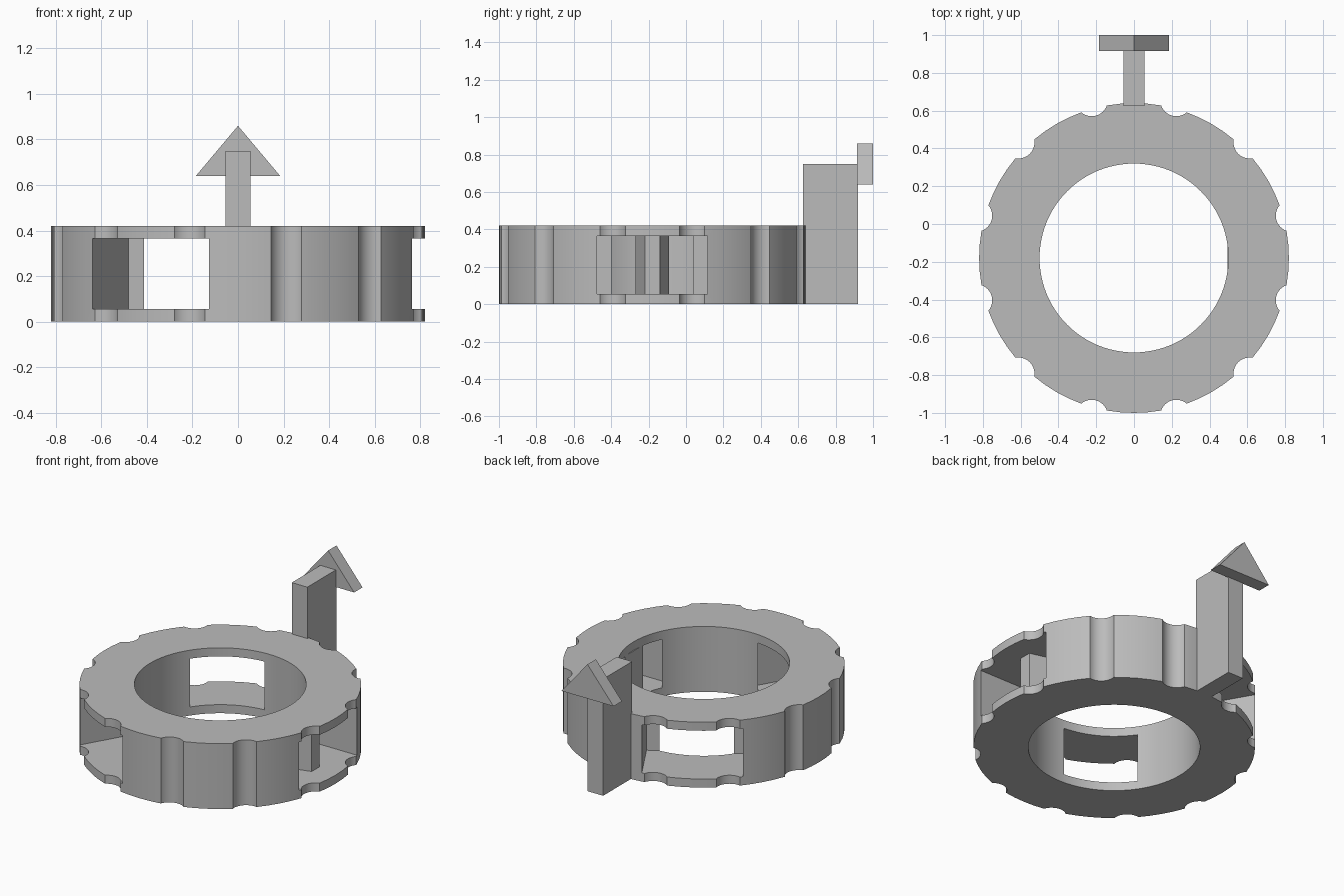
import bpy, bmesh, math
from mathutils import Matrix, Vector

cube = bpy.data.objects.get("Cube")
if cube:
    bpy.data.objects.remove(cube, do_unlink=True)

CENTRE = Vector((0, -0.18, 0))
HEIGHT, FLOOR, CEIL = 0.42, 0.055, 0.365

grey = bpy.data.materials.new("plain grey")
grey.use_nodes = True
colour = (0.5, 0.5, 0.5, 1)
grey.diffuse_color = colour
grey.node_tree.nodes["Principled BSDF"].inputs["Base Color"].default_value = colour


def prism(bm, outline, depth):
    """Extrude a closed outline of points along a depth vector."""
    face = bm.faces.new([bm.verts.new(p) for p in outline])
    new = bmesh.ops.extrude_face_region(bm, geom=[face])["geom"]
    verts = [v for v in new if isinstance(v, bmesh.types.BMVert)]
    bmesh.ops.translate(bm, verts=verts, vec=depth)


def circle(radius, sides, z, centre=CENTRE):
    return [centre + Vector((radius * math.cos(a), radius * math.sin(a), z))
            for a in (math.tau * i / sides for i in range(sides))]


def make(name, solids):
    """Make an object from (outline, depth) prisms."""
    bm = bmesh.new()
    for outline, depth in solids:
        prism(bm, outline, Vector(depth))
    bmesh.ops.recalc_face_normals(bm, faces=bm.faces)
    mesh = bpy.data.meshes.new(name)
    bm.to_mesh(mesh)
    bm.free()
    obj = bpy.data.objects.new(name, mesh)
    bpy.context.collection.objects.link(obj)
    mesh.materials.append(grey)
    return obj


def box(x0, x1, y0, y1, z):
    return [Vector(p) for p in ((x0, y0, z), (x1, y0, z), (x1, y1, z), (x0, y1, z))]


# Ring body
ring = make("ring_body", [(circle(0.82, 72, 0), (0, 0, HEIGHT))])

# Cutters: centre hole, grip notches round the rim, three side windows
hole = make("hole_cutter", [(circle(0.5, 96, -0.1), (0, 0, 0.7))])
notches = []
for i in range(12):
    a = math.radians(15 + 30 * i)
    c = CENTRE + Vector((math.cos(a), math.sin(a), 0)) * 0.865
    notches.append((circle(0.085, 32, -0.1, c), (0, 0, 0.7)))
notch = make("notch_cutter", notches)
windows = []
for i in range(3):
    turn = Matrix.Rotation(math.tau * i / 3, 3, "Z")
    outline = [CENTRE + turn @ p for p in box(0.45, 1, -0.295, 0.295, FLOOR)]
    windows.append((outline, (0, 0, CEIL - FLOOR)))
window = make("window_cutter", windows)

for cutter in (hole, notch, window):
    cutter.hide_render = True
    mod = ring.modifiers.new(cutter.name, "BOOLEAN")
    mod.operation, mod.solver, mod.object = "DIFFERENCE", "EXACT", cutter
bpy.context.view_layer.update()
cut = bpy.data.meshes.new_from_object(
    ring.evaluated_get(bpy.context.evaluated_depsgraph_get()))
ring.modifiers.clear()
ring.data = cut
for cutter in (hole, notch, window):
    bpy.data.objects.remove(cutter, do_unlink=True)

# Tapered post standing in the left side window
post = [CENTRE + Vector((x, y, FLOOR))
        for x, y in ((0.495, -0.09), (0.678, -0.04), (0.678, 0.04), (0.495, 0.09))]
make("window_post", [(post, (0, 0, CEIL - FLOOR))])

# Pointer at the back: upright bar and arrow head
make("pointer_bar", [(box(-0.055, 0.055, 0.625, 0.92, 0), (0, 0, 0.75))])
head = [Vector(p) for p in ((-0.185, 0.915, 0.64), (0.185, 0.915, 0.64), (0, 0.915, 0.86))]
make("pointer_head", [(head, (0, 0.085, 0))])

# Smooth the round walls and keep the sharp edges
bpy.ops.object.select_all(action="DESELECT")
ring.select_set(True)
bpy.context.view_layer.objects.active = ring
bpy.ops.object.shade_smooth_by_angle(angle=math.radians(25))
